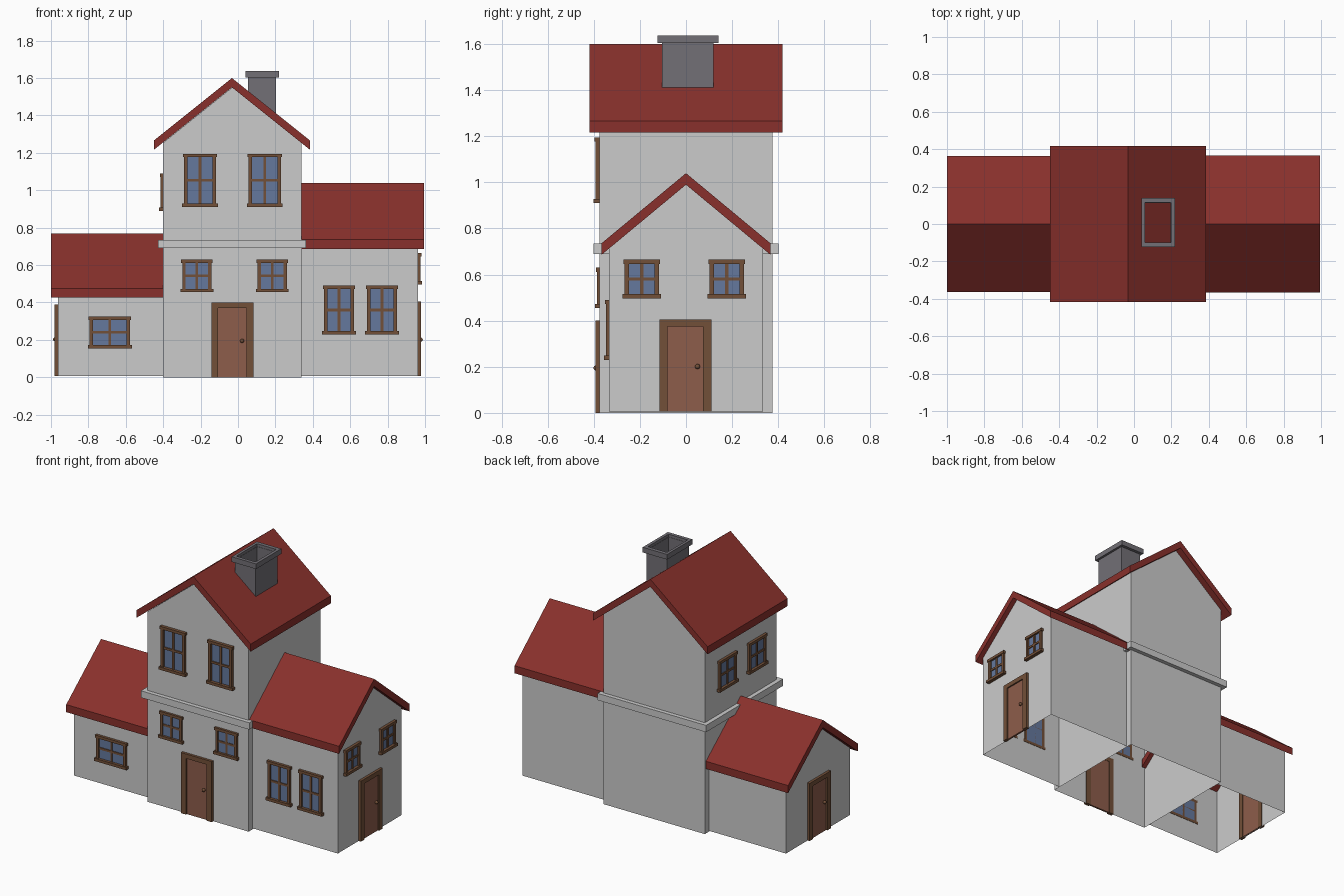
import bpy, bmesh
from math import radians
from mathutils import Matrix, Vector

if "Cube" in bpy.data.objects:
    bpy.data.objects.remove(bpy.data.objects["Cube"])


def material(name, rgb):
    m = bpy.data.materials.new(name)
    m.diffuse_color = (*rgb, 1)
    m.use_nodes = True
    m.node_tree.nodes["Principled BSDF"].inputs["Base Color"].default_value = m.diffuse_color
    return m


RED = material("roof_red", (0.25, 0.03, 0.025))
BROWN = material("frame_brown", (0.17, 0.08, 0.04))
DOOR = material("door_brown", (0.27, 0.11, 0.07))
GLASS = material("glass_blue", (0.13, 0.19, 0.34))
STONE = material("chimney_grey", (0.17, 0.16, 0.18))


def finish(name, bm, mat=None, matrix=None):
    bmesh.ops.recalc_face_normals(bm, faces=bm.faces)
    mesh = bpy.data.meshes.new(name)
    bm.to_mesh(mesh)
    bm.free()
    ob = bpy.data.objects.new(name, mesh)
    bpy.context.collection.objects.link(ob)
    if mat:
        mesh.materials.append(mat)
    if matrix:
        ob.matrix_world = matrix
    return ob


def boxes(name, spans, mat=None, matrix=None):
    """Each span is x0, x1, y0, y1, z0, z1."""
    bm = bmesh.new()
    for x0, x1, y0, y1, z0, z1 in spans:
        m = Matrix.Translation(((x0 + x1) / 2, (y0 + y1) / 2, (z0 + z1) / 2)) \
            @ Matrix.Diagonal((x1 - x0, y1 - y0, z1 - z0, 1))
        bmesh.ops.create_cube(bm, size=1, matrix=m)
    return finish(name, bm, mat, matrix)


def prism(name, profile, a0, a1, axis, mat=None, caps=(True, True), skip=()):
    """Profile of (across, z) points run along axis; skip drops side faces."""
    bm = bmesh.new()

    def ring(a):
        return [bm.verts.new((a, p, z) if axis == "x" else (p, a, z)) for p, z in profile]
    r0, r1 = ring(a0), ring(a1)
    n = len(profile)
    for i in range(n):
        if i not in skip:
            j = (i + 1) % n
            bm.faces.new((r0[i], r0[j], r1[j], r1[i]))
    for cap, r in zip(caps, (r0, r1)):
        if cap:
            bm.faces.new(r)
    return finish(name, bm, mat)


def walls(name, c, half, z0, apex, slope, a0, a1, axis, caps):
    # gabled shell, open underneath (side 0) and under the roof (sides 2, 3)
    eave = apex - slope * half
    pts = [(c - half, z0), (c + half, z0), (c + half, eave), (c, apex), (c - half, eave)]
    prism(name, pts, a0, a1, axis, None, caps, skip=(0, 2, 3))


def roof(name, c, half, apex, slope, a0, a1, axis, t=0.05):
    eave = apex - slope * half
    pts = [(c - half, eave - t), (c - half, eave), (c, apex), (c + half, eave),
           (c + half, eave - t), (c, apex - t)]
    prism(name, pts, a0, a1, axis, RED)


def tube(name, outer, inner, z0, z1, mat=None):
    """Rectangular ring; rectangles are x0, x1, y0, y1."""
    bm = bmesh.new()
    loops = []
    for (x0, x1, y0, y1), z in ((outer, z0), (outer, z1), (inner, z1), (inner, z0)):
        loops.append([bm.verts.new((x, y, z)) for x, y in
                      ((x0, y0), (x1, y0), (x1, y1), (x0, y1))])
    for k in range(4):
        a, b = loops[k], loops[(k + 1) % 4]
        for i in range(4):
            j = (i + 1) % 4
            bm.faces.new((a[i], a[j], b[j], b[i]))
    return finish(name, bm, mat)


# Wall faces: turn about z and the wall's distance; local x is the viewer's right
def on_wall(turn, dist, u, z):
    return Matrix.Rotation(radians(turn), 4, "Z") @ Matrix.Translation(Vector((u, -dist, z)))


def window(name, turn, dist, u, z0, z1, w, proj=0.015):
    m = on_wall(turn, dist, u, z0)
    h, j, b = z1 - z0, 0.018, 0.007
    mid = h / 2
    boxes(name + "_frame", [
        (-w, -w + j, -proj, 0.002, 0.01, h - 0.01),
        (w - j, w, -proj, 0.002, 0.01, h - 0.01),
        (-b, b, -proj * 0.7, 0.002, 0.01, h - 0.01),
        (-w + j, w - j, -proj * 0.7, 0.002, mid - b, mid + b),
        (-w - 0.006, w + 0.006, -proj - 0.003, 0.002, h - 0.018, h),
        (-w - 0.01, w + 0.01, -proj - 0.008, 0.002, 0, 0.018)], BROWN, m)
    boxes(name + "_glass", [(-w + j, w - j, -0.005, 0.002, 0.018, h - 0.018)], GLASS, m)


def door(name, turn, dist, u, w, z0, z1):
    m = on_wall(turn, dist, u, z0)
    h, j = z1 - z0, 0.036
    boxes(name + "_frame", [(-w, -w + j, -0.017, 0.006, 0, h),
                            (w - j, w, -0.017, 0.006, 0, h),
                            (-w + j, w - j, -0.017, 0.006, h - 0.03, h)], BROWN, m)
    boxes(name + "_panel", [(-w + j, w - j, -0.008, 0.004, 0, h - 0.03)], DOOR, m)
    bm = bmesh.new()
    bmesh.ops.create_uvsphere(bm, u_segments=12, v_segments=8, radius=0.011)
    knob = finish(name + "_knob", bm, BROWN, m @ Matrix.Translation((w - 0.06, -0.015, 0.195)))
    knob.data.shade_smooth()


# Main block and two lower wings
walls("main_walls", -0.03, 0.37, 0, 1.55, 0.8, -0.375, 0.375, "y", (True, True))
walls("right_wing_walls", 0, 0.333, 0.006, 0.99, 0.83, 0.34, 0.962, "x", (False, True))
walls("left_wing_walls", 0, 0.333, 0.006, 0.72, 0.81, -0.963, -0.40, "x", (True, False))

# Roofs
roof("main_roof", -0.0325, 0.4175, 1.60, 0.8, -0.418, 0.418, "y")
roof("right_wing_roof", 0, 0.367, 1.04, 0.83, 0.32, 0.995, "x")
roof("left_wing_roof", 0, 0.363, 0.77, 0.81, -1.0, -0.37, "x")

# Band around the main block
tube("wall_band", (-0.428, 0.364, -0.402, 0.402), (-0.40, 0.34, -0.375, 0.375), 0.69, 0.735)

# Hollow chimney
tube("chimney_stack", (0.053, 0.203, -0.105, 0.12), (0.06, 0.196, -0.098, 0.113), 1.38, 1.62, STONE)
tube("chimney_cap", (0.04, 0.218, -0.123, 0.14), (0.058, 0.198, -0.10, 0.115), 1.604, 1.638, STONE)

# Windows: turn, wall distance, position, bottom, top, half width
window("front_upper_left_window", 0, 0.375, -0.203, 0.91, 1.195, 0.086, 0.018)
window("front_upper_right_window", 0, 0.375, 0.143, 0.91, 1.195, 0.086, 0.018)
window("front_lower_left_window", 0, 0.375, -0.22, 0.455, 0.63, 0.078, 0.012)
window("front_lower_right_window", 0, 0.375, 0.183, 0.455, 0.63, 0.078, 0.012)
window("left_wing_window", 0, 0.333, -0.685, 0.155, 0.325, 0.108)
window("right_wing_window_1", 0, 0.333, 0.54, 0.23, 0.49, 0.08)
window("right_wing_window_2", 0, 0.333, 0.77, 0.23, 0.49, 0.08)
window("right_end_window_1", 90, 0.962, -0.192, 0.497, 0.665, 0.074)
window("right_end_window_2", 90, 0.962, 0.177, 0.497, 0.665, 0.074)
window("left_upper_window_1", -90, 0.40, -0.15, 0.89, 1.09, 0.088)
window("left_upper_window_2", -90, 0.40, 0.16, 0.89, 1.09, 0.088)

# Doors
door("front_door", 0, 0.375, -0.03, 0.112, 0, 0.40)
door("right_end_door", 90, 0.962, -0.003, 0.113, 0.006, 0.405)
door("left_end_door", -90, 0.963, 0.0, 0.11, 0.008, 0.388)
